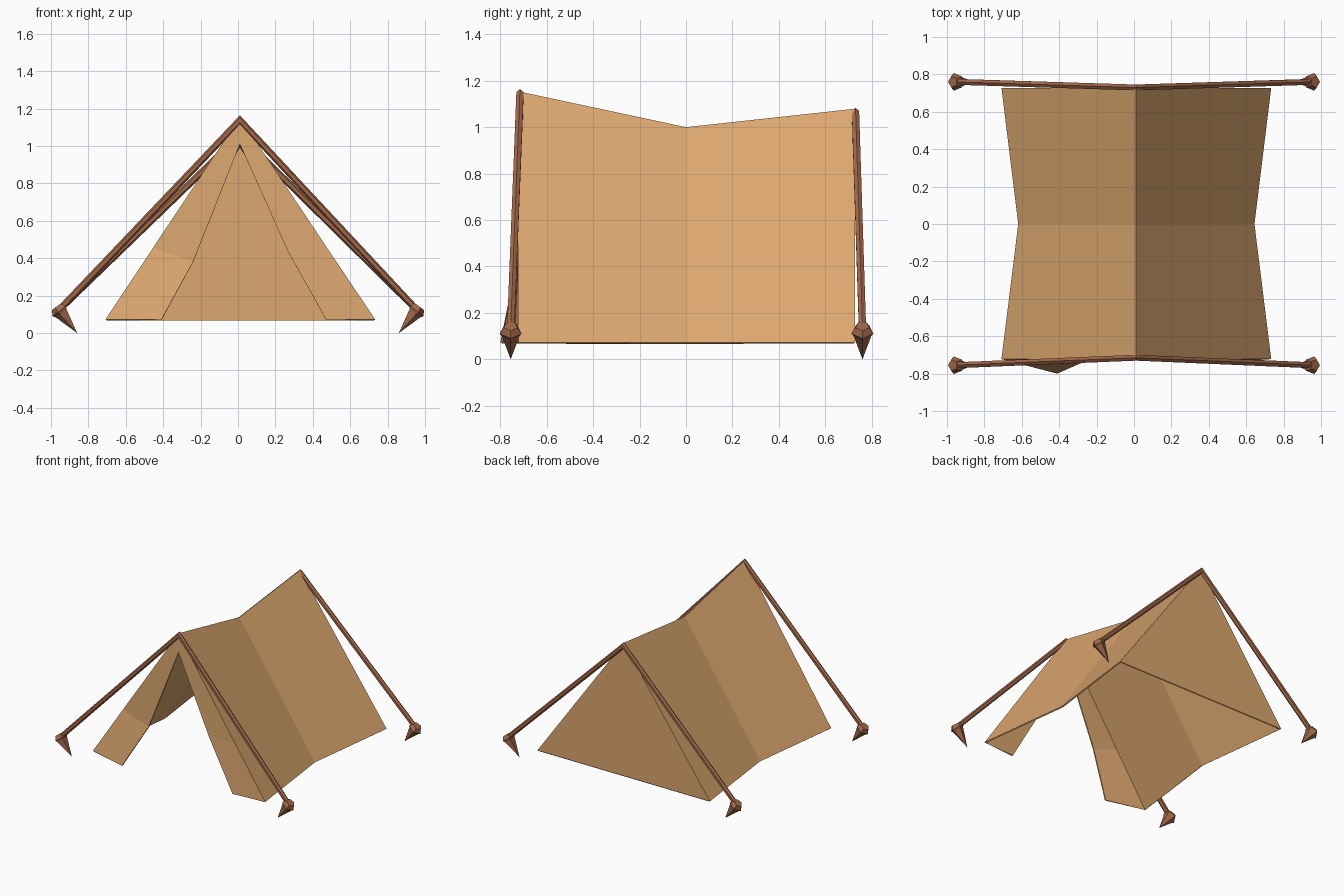
import bpy
import bmesh
from math import cos, sin, pi
from mathutils import Vector

if "Cube" in bpy.data.objects:
    bpy.data.objects.remove(bpy.data.objects["Cube"])


def material(name, color):
    m = bpy.data.materials.new(name)
    m.diffuse_color = color
    m.use_nodes = True
    m.node_tree.nodes["Principled BSDF"].inputs["Base Color"].default_value = m.diffuse_color
    return m


canvas_mat = material("orange_canvas", (0.72, 0.39, 0.16, 1))
wood_mat = material("brown_wood", (0.36, 0.14, 0.07, 1))


def make_object(name, verts, faces, mat):
    mesh = bpy.data.meshes.new(name)
    mesh.from_pydata([tuple(v) for v in verts], [], faces)
    bm = bmesh.new()
    bm.from_mesh(mesh)
    bmesh.ops.recalc_face_normals(bm, faces=bm.faces)
    bm.to_mesh(mesh)
    bm.free()
    mesh.materials.append(mat)
    obj = bpy.data.objects.new(name, mesh)
    bpy.context.collection.objects.link(obj)
    return obj


def bridge(a, b, n):
    return [(a + i, a + (i + 1) % n, b + (i + 1) % n, b + i) for i in range(n)]


# Tent canvas: sagging roof, closed back and open front flaps
CX = 0.01
verts = [
    (CX, -0.72, 1.15), (CX, 0, 0.995), (CX, 0.725, 1.075),  # ridge
    (CX, -0.72, 1.01),                                      # top of opening
    # left: base front, mid, back, outer crease, inner crease, flap corner
    (-0.705, -0.72, 0.07), (-0.615, 0, 0.07), (-0.705, 0.725, 0.07),
    (-0.45, -0.72, 0.455), (-0.24, -0.72, 0.38), (-0.41, -0.795, 0.07),
    # right: same order
    (0.73, -0.72, 0.07), (0.64, 0, 0.07), (0.73, 0.725, 0.07),
    (0.472, -0.72, 0.455), (0.265, -0.72, 0.44), (0.472, -0.735, 0.07),
]
faces = [(2, 6, 12)]
for s in (4, 10):
    faces += [
        (0, 1, s + 1, s, s + 3),       # front roof panel
        (1, 2, s + 2, s + 1),          # back roof panel
        (0, s + 3, s + 4, 3),          # upper flap
        (s + 3, s, s + 5, s + 4),      # lower flap
    ]
canvas = make_object("tent_canvas", verts, faces, canvas_mat)
solid = canvas.modifiers.new("cloth_thickness", 'SOLIDIFY')
solid.thickness = 0.01
solid.offset = 0


# Crossing pair of poles, mitred at the apex
def pole_pair(name, y_foot, y_top, z_top, r=0.018, n=6):
    path = [Vector((-0.95, y_foot, 0.13)), Vector((CX, y_top, z_top)),
            Vector((0.95, y_foot, 0.13))]
    d = (path[1] - path[0]).normalized()
    across = [Vector((-d.z, 0, d.x)), Vector((0, 0, 1 / d.x)), Vector((d.z, 0, d.x))]
    pts = []
    for p, v in zip(path, across):
        for i in range(n):
            a = 2 * pi * i / n + pi / n
            pts.append(p + r * (cos(a) * Vector((0, 1, 0)) + sin(a) * v))
    f = bridge(0, n, n) + bridge(n, 2 * n, n)
    f += [tuple(range(n)), tuple(range(2 * n, 3 * n))]
    make_object(name, pts, f, wood_mat)


# Pointed ground stake with a faceted head
def stake(name, sx, y, n=5):
    head = Vector((sx * 0.952, y, 0.12))
    tip = Vector((sx * 0.86, y, 0.0))
    up = (head - tip).normalized()
    side = Vector((0, 1, 0))
    out = side.cross(up)
    if out.x * sx < 0:
        out.negate()
    pts = []
    for off, r in ((-0.015, 0.040), (0.0, 0.050), (0.028, 0.032)):
        for i in range(n):
            a = 2 * pi * i / n
            pts.append(head + up * off + r * (cos(a) * out + sin(a) * side))
    pts.append(tip)
    f = bridge(0, n, n) + bridge(n, 2 * n, n) + [tuple(range(2 * n, 3 * n))]
    f += [(i, (i + 1) % n, 3 * n) for i in range(n)]
    make_object(name, pts, f, wood_mat)


pole_pair("front_poles", -0.755, -0.715, 1.138)
pole_pair("back_poles", 0.76, 0.73, 1.058)
for end, y in (("front", -0.755), ("back", 0.76)):
    for label, sx in (("left", -1), ("right", 1)):
        stake(f"{end}_{label}_stake", sx, y)
